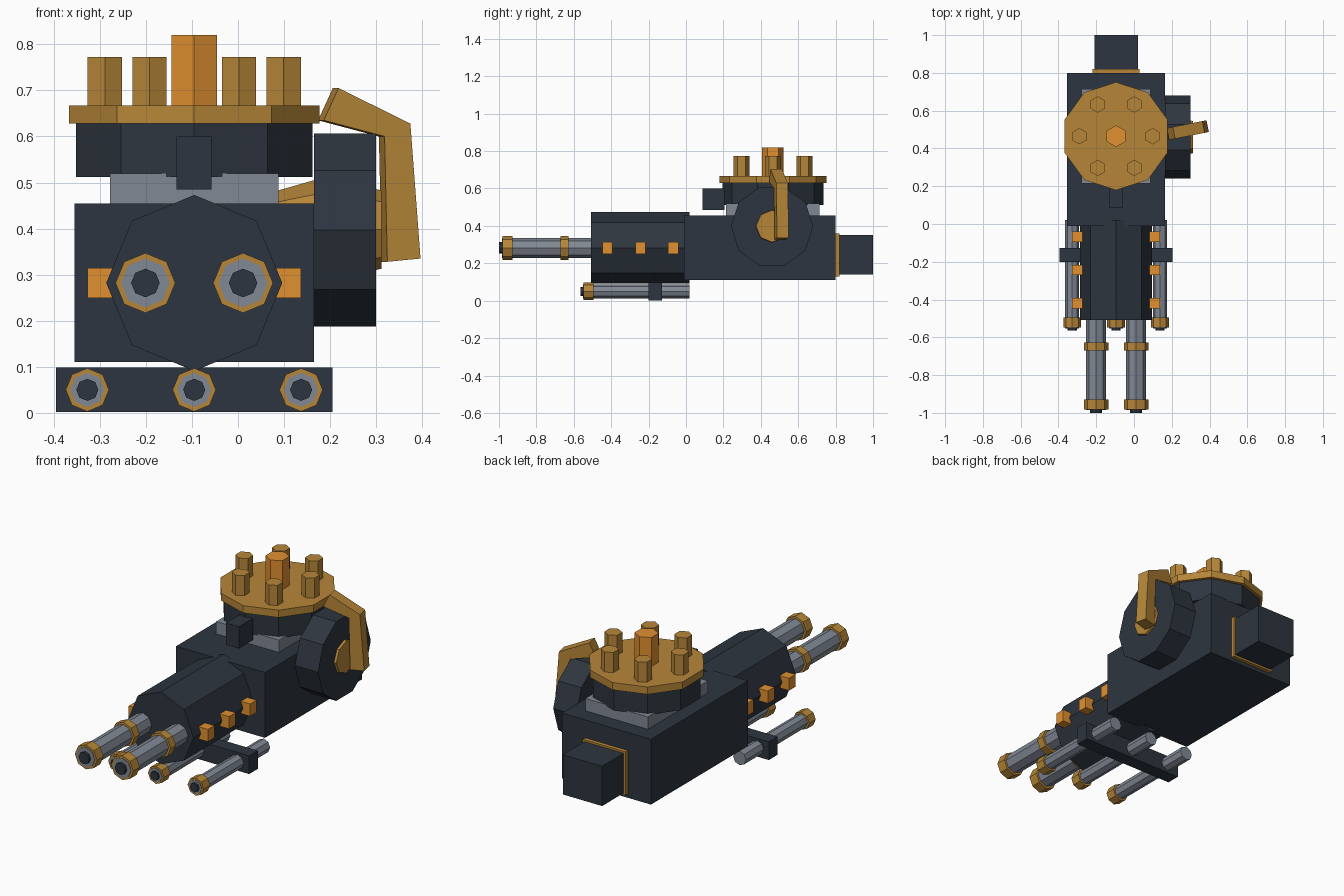
import bpy, bmesh
from math import pi, cos, sin

if "Cube" in bpy.data.objects:
    bpy.data.objects.remove(bpy.data.objects["Cube"])

def material(name, rgb):
    m = bpy.data.materials.new(name)
    m.diffuse_color = (*rgb, 1)
    m.use_nodes = True
    m.node_tree.nodes["Principled BSDF"].inputs["Base Color"].default_value = m.diffuse_color
    return m

DARK = material("dark_steel", (0.027, 0.036, 0.05))
GREY = material("bare_steel", (0.22, 0.25, 0.30))
GOLD = material("brass", (0.47, 0.24, 0.04))
ORANGE = material("orange", (0.75, 0.28, 0.03))
CX = -0.095          # axis of the main body
TY = 0.465           # turret centre along y


def finish(name, bm, mat):
    bmesh.ops.recalc_face_normals(bm, faces=bm.faces)
    me = bpy.data.meshes.new(name)
    bm.to_mesh(me)
    bm.free()
    me.materials.append(mat)
    ob = bpy.data.objects.new(name, me)
    bpy.context.collection.objects.link(ob)
    return ob


def box(name, lo, hi, mat):
    bm = bmesh.new()
    bmesh.ops.create_cube(bm, size=1)
    for v in bm.verts:
        v.co = [(a + b) / 2 + c * (b - a) for a, b, c in zip(lo, hi, v.co)]
    return finish(name, bm, mat)


def turned(name, axis, centre, n, profile, mat, phase=0):
    """n-sided solid along an axis; profile is (position, radius) pairs,
    centre gives the two other coordinates."""
    bm = bmesh.new()
    rings = []
    for t, r in profile:
        ring = []
        for i in range(n):
            ang = phase + 2 * pi * i / n
            co = [centre[0] + r * cos(ang), centre[1] + r * sin(ang)]
            co.insert("xyz".index(axis), t)
            ring.append(bm.verts.new(co))
        rings.append(ring)
    for a, b in zip(rings, rings[1:]):
        for i in range(n):
            j = (i + 1) % n
            bm.faces.new((a[i], a[j], b[j], b[i]))
    bm.faces.new(rings[0])
    bm.faces.new(rings[-1])
    return finish(name, bm, mat)


def rod(name, axis, centre, n, t0, t1, r, mat, phase=0):
    return turned(name, axis, centre, n, [(t0, r), (t1, r)], mat, phase)


# Main body and rear block
box("receiver", (-0.355, -0.01, 0.11), (0.165, 0.80, 0.455), DARK)
rod("barrel_shroud", "y", (CX, 0.282), 8, -0.508, 0.02, 0.191, DARK)
box("rear_plate", (CX - 0.125, 0.79, 0.13), (CX + 0.125, 0.82, 0.36), GOLD)
box("rear_block", (CX - 0.115, 0.80, 0.14), (CX + 0.115, 1.0, 0.35), DARK)

# Main barrels with bands, and orange lamps along the shroud
for side, s in (("left", -1), ("right", 1)):
    c = (CX + s * 0.106, 0.282)
    rod(f"barrel_{side}", "y", c, 8, -0.985, -0.45, 0.053, GREY)
    rod(f"bore_{side}", "y", c, 8, -1.0, -0.9, 0.031, DARK)
    rod(f"muzzle_band_{side}", "y", c, 8, -0.982, -0.928, 0.065, GOLD)
    rod(f"barrel_band_{side}", "y", c, 8, -0.67, -0.627, 0.065, GOLD)
    for i, y in enumerate((-0.42, -0.243, -0.068)):
        x = CX + s * 0.205
        box(f"lamp_{side}_{i}", (x - 0.027, y - 0.027, 0.249),
            (x + 0.027, y + 0.027, 0.314), ORANGE)

# Lower small barrels on a cross bar
box("cross_bar", (CX - 0.3, -0.2, 0.002), (CX + 0.3, -0.127, 0.098), DARK)
for i in (-1, 0, 1):
    c = (CX + i * 0.232, 0.05)
    rod(f"small_barrel_{i + 1}", "y", c, 8, -0.552, 0.02, 0.037, GREY)
    rod(f"small_bore_{i + 1}", "y", c, 8, -0.564, -0.5, 0.024, DARK)
    rod(f"small_muzzle_band_{i + 1}", "y", c, 8, -0.549, -0.495, 0.047, GOLD)

# Turret
box("turret_base", (CX - 0.183, 0.215, 0.44), (CX + 0.183, 0.715, 0.52), GREY)
rod("turret_drum", "z", (CX, TY), 10, 0.512, 0.63, 0.27, DARK, pi / 2)
rod("turret_disc", "z", (CX, TY), 10, 0.628, 0.667, 0.286, GOLD, pi / 2)
rod("centre_post", "z", (CX, TY), 6, 0.65, 0.82, 0.0575, ORANGE, pi / 2)
for i in range(6):
    c = (CX + 0.194 * cos(i * pi / 3), TY + 0.194 * sin(i * pi / 3))
    rod(f"post_{i}", "z", c, 6, 0.65, 0.773, 0.043, GOLD, pi / 2)
box("sight_block", (CX - 0.038, 0.088, 0.485), (CX + 0.038, 0.205, 0.60), DARK)

# Side drum with its hub
rod("side_drum", "x", (0.46, 0.397), 10, 0.165, 0.30, 0.22, DARK)
turned("drum_hub", "x", (0.46, 0.398), 8,
       [(0.07, 0.08), (0.165, 0.107), (0.2, 0.11), (0.312, 0.085)], GOLD)

# Bent square feed arm, turned slightly about z
bm = bmesh.new()
outline = [(0.212, 0.705), (0.368, 0.628), (0.39, 0.335),
           (0.318, 0.328), (0.312, 0.60), (0.18, 0.635)]
arm = [[bm.verts.new((x - d * 0.2, 0.51 + 0.2 * (x - 0.35) + d, z)) for x, z in outline]
       for d in (-0.031, 0.031)]
for ring in arm:
    bm.faces.new(ring)
for i in range(6):
    j = (i + 1) % 6
    bm.faces.new((arm[0][i], arm[0][j], arm[1][j], arm[1][i]))
finish("feed_arm", bm, GOLD)
